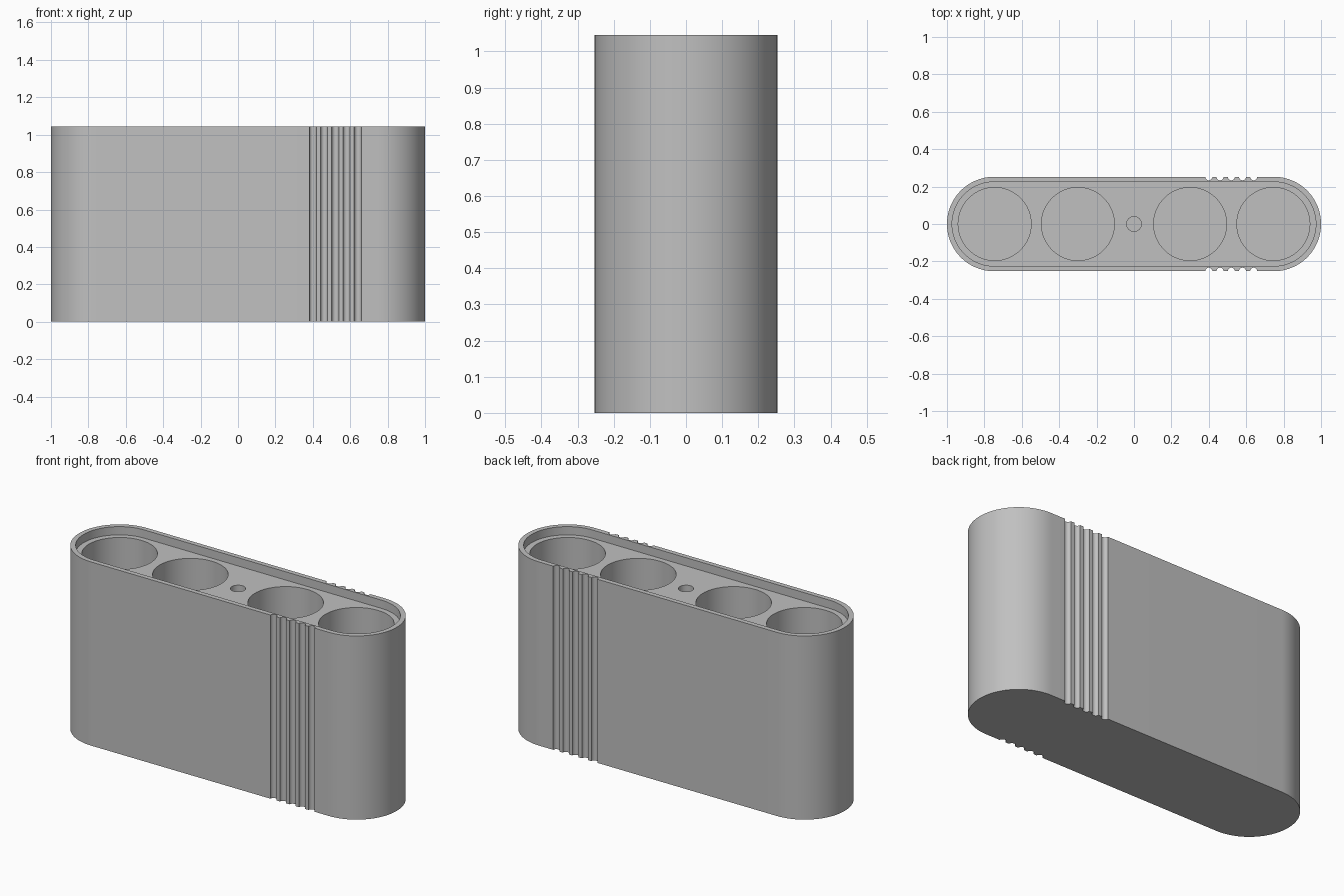
import bpy, bmesh
from math import sin, cos, pi

HEIGHT = 1.045
RADIUS = 0.2525
END_X = 1 - RADIUS
RECESS_Z = HEIGHT - 0.047
FLOOR_Z = 0.05
GROOVE_X = [0.40 + 0.06 * i for i in range(5)]
GROOVE_R = 0.019

cube = bpy.data.objects.get("Cube")
if cube:
    bpy.data.objects.remove(cube, do_unlink=True)

grey = bpy.data.materials.new("plain grey")
grey.use_nodes = True
colour = (0.53, 0.53, 0.53, 1)
grey.diffuse_color = colour
grey.node_tree.nodes["Principled BSDF"].inputs["Base Color"].default_value = colour


def arc(cx, cy, r, start, end, steps):
    """Points along an arc, both ends included."""
    angles = [start + (end - start) * i / steps for i in range(steps + 1)]
    return [(cx + r * cos(a), cy + r * sin(a)) for a in angles]


def stadium(r, grooves=()):
    """Counter-clockwise rounded outline, with scoops along both long sides."""
    pts = arc(END_X, 0, r, -pi / 2, pi / 2, 48)
    for x in reversed(grooves):
        pts += arc(x, r, GROOVE_R, 0, -pi, 12)
    pts += arc(-END_X, 0, r, pi / 2, 3 * pi / 2, 48)
    for x in grooves:
        pts += arc(x, -r, GROOVE_R, pi, 0, 12)
    return pts


def prism(name, outline, z0, z1):
    """Upright solid from a closed outline."""
    bm = bmesh.new()
    base = bm.faces.new([bm.verts.new((x, y, z0)) for x, y in outline])
    top = bmesh.ops.extrude_face_region(bm, geom=[base])["geom"]
    verts = [v for v in top if isinstance(v, bmesh.types.BMVert)]
    bmesh.ops.translate(bm, verts=verts, vec=(0, 0, z1 - z0))
    bmesh.ops.recalc_face_normals(bm, faces=bm.faces)
    mesh = bpy.data.meshes.new(name)
    bm.to_mesh(mesh)
    bm.free()
    mesh.materials.append(grey)
    obj = bpy.data.objects.new(name, mesh)
    bpy.context.collection.objects.link(obj)
    return obj


def cut(target, cutter):
    """Subtract the cutter and discard it."""
    cutter.hide_render = True
    mod = target.modifiers.new("cut", "BOOLEAN")
    mod.operation = "DIFFERENCE"
    mod.solver = "EXACT"
    mod.object = cutter
    bpy.context.view_layer.objects.active = target
    bpy.ops.object.modifier_apply(modifier=mod.name)
    bpy.data.objects.remove(cutter, do_unlink=True)


# Body with finger grooves
body = prism("holder_body", stadium(RADIUS, GROOVE_X), 0, HEIGHT)

# Recessed top inside a thin rim
cut(body, prism("recess_cutter", stadium(0.225), RECESS_Z, HEIGHT + 0.1))

# Four deep round wells
for x in (-0.745, -0.3, 0.3, 0.745):
    circle = arc(x, 0, 0.195, 0, 2 * pi, 64)[:-1]
    cut(body, prism("well_cutter", circle, FLOOR_Z, HEIGHT + 0.1))

# Small centre hole
circle = arc(0, 0, 0.04, 0, 2 * pi, 32)[:-1]
cut(body, prism("centre_hole_cutter", circle, RECESS_Z - 0.2, HEIGHT + 0.1))

bpy.ops.object.select_all(action="DESELECT")
body.select_set(True)
bpy.context.view_layer.objects.active = body
bpy.ops.object.shade_smooth_by_angle(angle=pi / 6)
